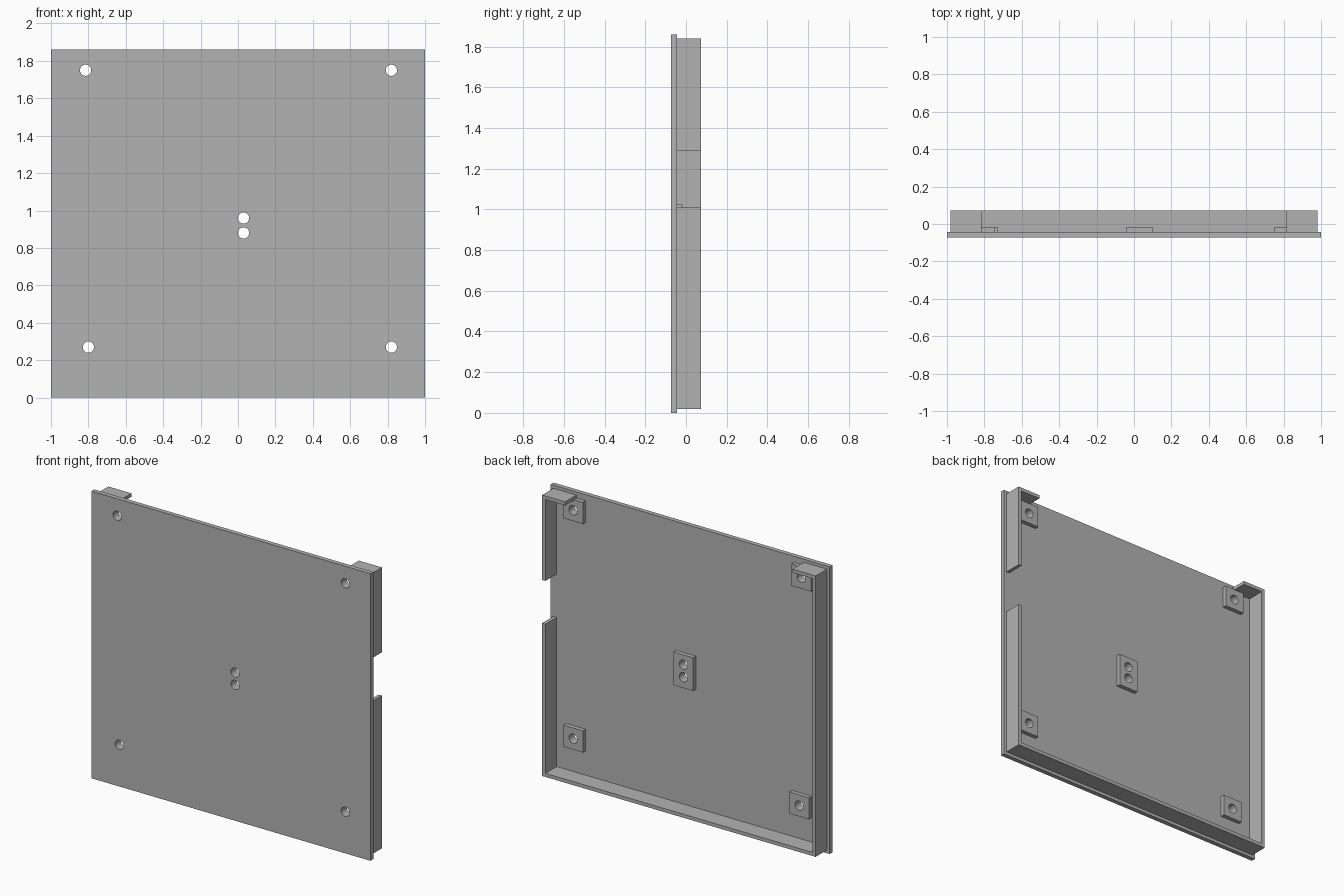
import bpy
import bmesh
from mathutils import Matrix, Vector

if "Cube" in bpy.data.objects:
    bpy.data.objects.remove(bpy.data.objects["Cube"], do_unlink=True)

GREY = (0.45, 0.45, 0.45, 1)
grey = bpy.data.materials.new("mid grey")
grey.use_nodes = True
grey.diffuse_color = GREY
grey.node_tree.nodes["Principled BSDF"].inputs["Base Color"].default_value = GREY

# Depth layers, front to back
FRONT, PANEL_BACK, PAD_BACK, RIM_BACK = -0.0725, -0.043, -0.016, 0.0725
HOLE_RADIUS = 0.03


def finish(name, bm):
    bmesh.ops.recalc_face_normals(bm, faces=bm.faces)
    mesh = bpy.data.meshes.new(name)
    bm.to_mesh(mesh)
    bm.free()
    mesh.materials.append(grey)
    obj = bpy.data.objects.new(name, mesh)
    bpy.context.collection.objects.link(obj)
    return obj


def extrude_outline(name, points, y0, y1):
    """Extrude an x-z outline from y0 back to y1."""
    bm = bmesh.new()
    face = bm.faces.new([bm.verts.new((x, y0, z)) for x, z in points])
    grown = bmesh.ops.extrude_face_region(bm, geom=[face])["geom"]
    verts = [v for v in grown if isinstance(v, bmesh.types.BMVert)]
    bmesh.ops.translate(bm, verts=verts, vec=Vector((0, y1 - y0, 0)))
    return finish(name, bm)


def plate(name, x0, x1, z0, z1, y0, y1):
    return extrude_outline(name, [(x0, z0), (x1, z0), (x1, z1), (x0, z1)], y0, y1)


def drill(obj, centres):
    """Cut round holes through the plate from front to back."""
    bm = bmesh.new()
    for x, z in centres:
        bmesh.ops.create_cone(
            bm, cap_ends=True, segments=32, radius1=HOLE_RADIUS,
            radius2=HOLE_RADIUS, depth=0.5,
            matrix=Matrix.Translation((x, 0, z)) @ Matrix.Rotation(1.5707963, 4, "X"))
    cutter = finish("hole_cutter", bm)
    cutter.hide_render = True
    bpy.ops.object.select_all(action="DESELECT")
    bpy.context.view_layer.objects.active = obj
    obj.select_set(True)
    mod = obj.modifiers.new("holes", "BOOLEAN")
    mod.operation = "DIFFERENCE"
    mod.solver = "EXACT"
    mod.object = cutter
    bpy.ops.object.modifier_apply(modifier=mod.name)
    bpy.data.objects.remove(cutter, do_unlink=True)
    bpy.ops.object.shade_smooth_by_angle()


# Screw hole positions
corners = {
    "upper_right": (-0.815, 1.75),
    "upper_left": (0.82, 1.75),
    "lower_right": (-0.8, 0.27),
    "lower_left": (0.82, 0.27),
}
middle = [(0.03, 0.96), (0.03, 0.88)]

# Front panel
panel = plate("front_panel", -1, 1, 0, 1.86, FRONT, PANEL_BACK)
drill(panel, list(corners.values()) + middle)

# Raised pads around the holes
for name, (x, z) in corners.items():
    pad = plate(name + "_pad", x - 0.07, x + 0.07, z - 0.07, z + 0.07,
                PANEL_BACK, PAD_BACK)
    drill(pad, [(x, z)])
drill(plate("middle_pad", -0.04, 0.1, 0.81, 1.025, PANEL_BACK, PAD_BACK), middle)

# Rim: thin walls with a side gap and an open top
OUT, IN = 0.98, 0.957
LOW, TOP, WALL, LIP = 0.02, 1.84, 0.023, 0.815
GAP_LOW, GAP_HIGH = 1.01, 1.29
extrude_outline("main_rim", [
    (-LIP, TOP), (-OUT, TOP), (-OUT, LOW), (OUT, LOW), (OUT, GAP_LOW),
    (IN, GAP_LOW), (IN, LOW + WALL), (-IN, LOW + WALL),
    (-IN, TOP - WALL), (-LIP, TOP - WALL)], PANEL_BACK, RIM_BACK)
extrude_outline("upper_left_rim", [
    (LIP, TOP), (OUT, TOP), (OUT, GAP_HIGH), (IN, GAP_HIGH),
    (IN, TOP - WALL), (LIP, TOP - WALL)], PANEL_BACK, RIM_BACK)
